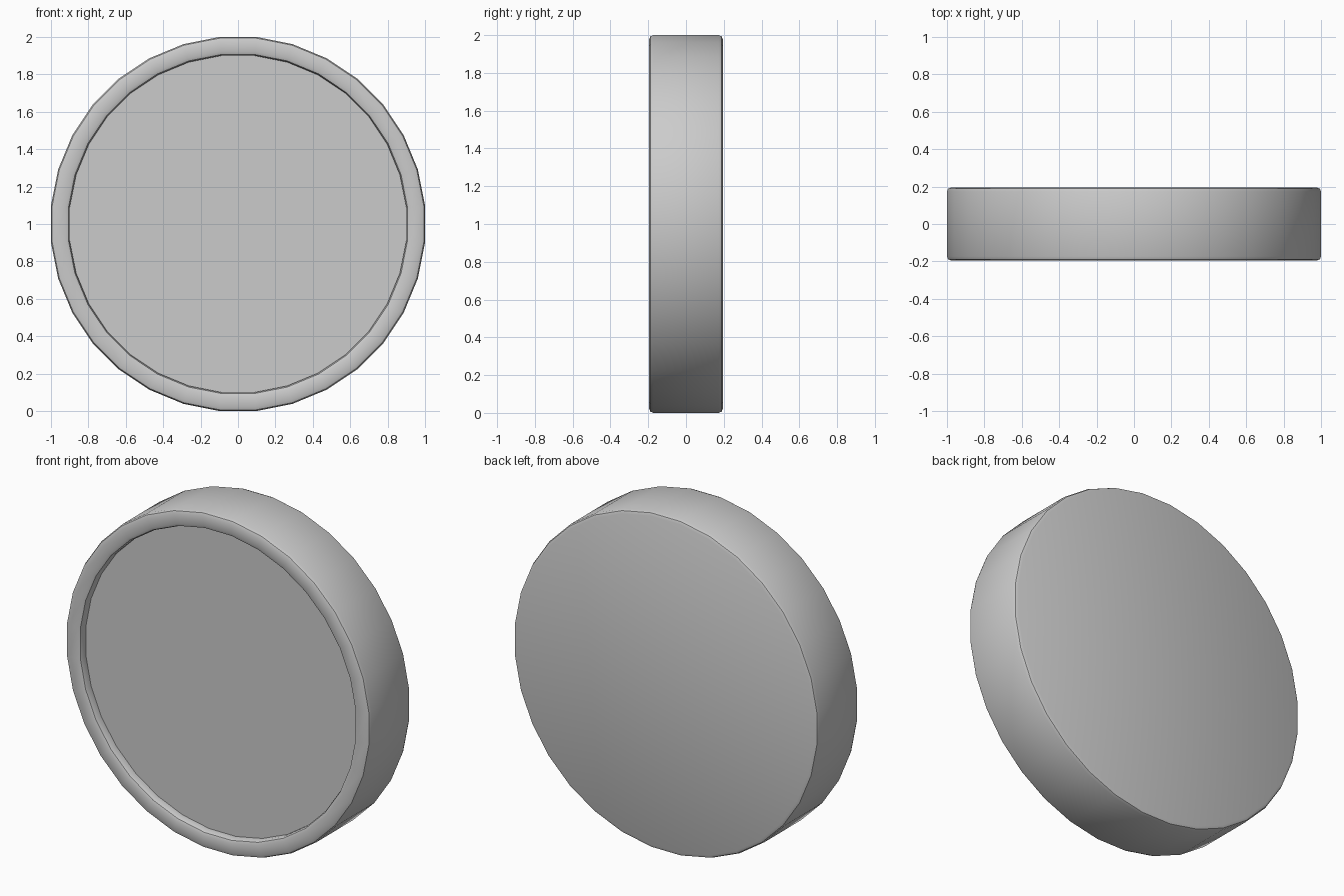
import bpy, bmesh, math

if "Cube" in bpy.data.objects:
    bpy.data.objects.remove(bpy.data.objects["Cube"])

SIDES = 32
R = 1 / math.cos(math.pi / SIDES)   # flats touch the unit circle
HALF = 0.195
RECESS = 0.05

# (radius, y) outline of the shallow dish, front floor to back face
profile = [(0.9, -HALF + RECESS), (0.9, -HALF), (1.0, -HALF), (1.0, HALF)]

bm = bmesh.new()
rings = []
for r, y in profile:
    ring = []
    for i in range(SIDES):
        a = 2 * math.pi * (i + 0.5) / SIDES
        ring.append(bm.verts.new((R * r * math.cos(a), y, 1 + R * r * math.sin(a))))
    rings.append(ring)
for a, b in zip(rings, rings[1:]):
    for i in range(SIDES):
        j = (i + 1) % SIDES
        bm.faces.new((a[i], a[j], b[j], b[i]))
bm.faces.new(rings[0])
bm.faces.new(rings[-1])
bmesh.ops.recalc_face_normals(bm, faces=bm.faces)

# Soften the three exposed rim edges
rim = [e for e in bm.edges
       if any(all(v in ring for v in e.verts) for ring in rings[1:])]
bmesh.ops.bevel(bm, geom=rim, offset=0.022, segments=2, profile=0.5,
                affect='EDGES')

mesh = bpy.data.meshes.new("recessed_disc")
bm.to_mesh(mesh)
bm.free()
disc = bpy.data.objects.new("recessed_disc", mesh)
bpy.context.collection.objects.link(disc)
bpy.context.view_layer.objects.active = disc
disc.select_set(True)
bpy.ops.object.shade_smooth_by_angle(angle=math.radians(40))
